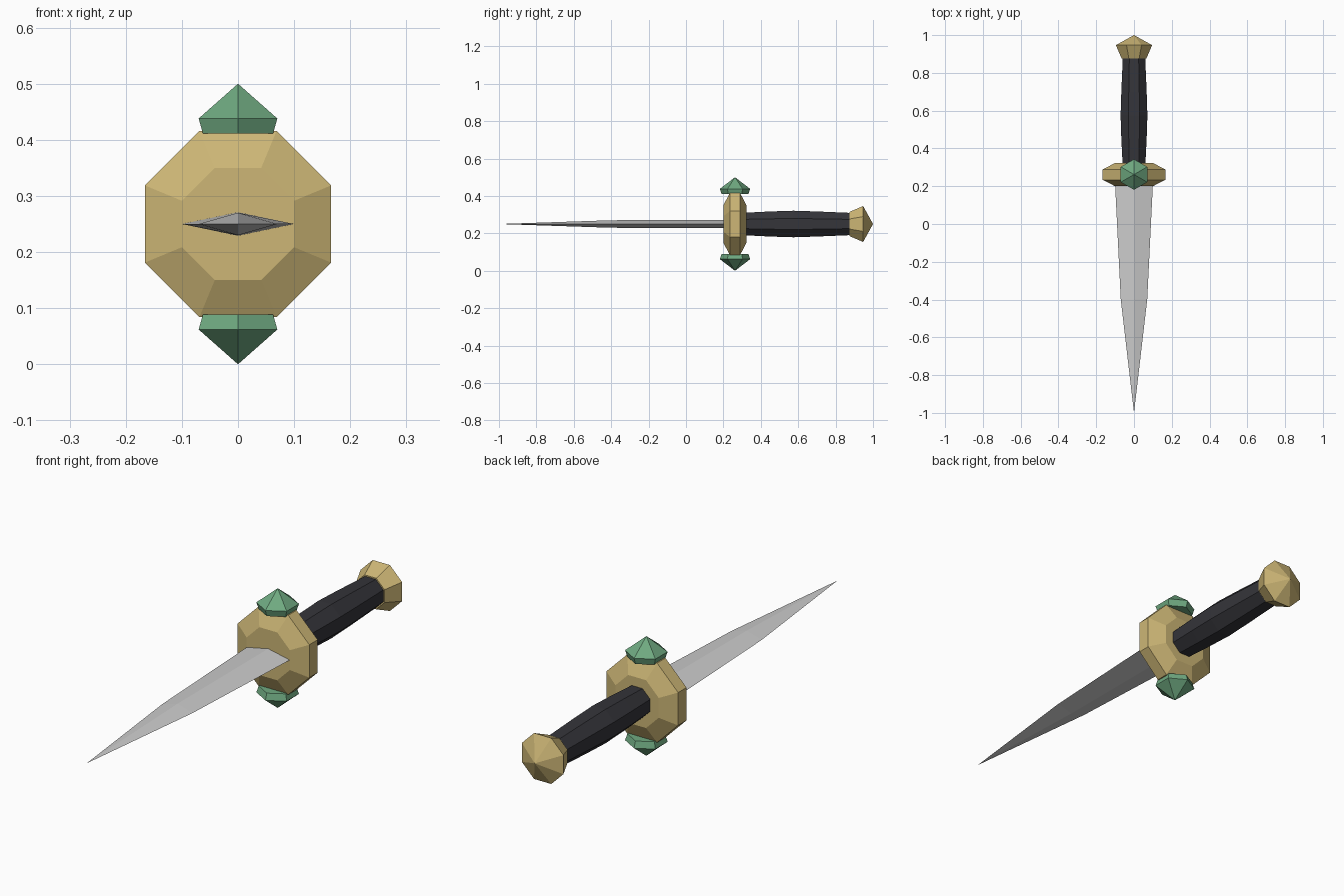
import bpy, bmesh, math
from mathutils import Vector, Matrix

if "Cube" in bpy.data.objects:
    bpy.data.objects.remove(bpy.data.objects["Cube"])


def material(name, rgb):
    m = bpy.data.materials.new(name)
    m.diffuse_color = (*rgb, 1)
    m.use_nodes = True
    m.node_tree.nodes["Principled BSDF"].inputs["Base Color"].default_value = m.diffuse_color
    return m


gold = material("gold", (0.61, 0.47, 0.18))
leather = material("dark_leather", (0.035, 0.035, 0.042))
jade = material("jade", (0.16, 0.40, 0.22))
steel = material("steel", (0.55, 0.55, 0.58))

ALONG_Y = Matrix.Rotation(-math.pi / 2, 3, 'X')   # local z -> world y
UP = Matrix.Identity(3)
DOWN = Matrix.Rotation(math.pi, 3, 'X')


def loft(name, sides, rings, mat, axis, origin, phase=0.0):
    """Flat-faced solid from rings of (position, radius_a, radius_b); zero radius is a point."""
    bm = bmesh.new()
    loops = []
    for pos, ra, rb in rings:
        count = sides if ra > 0 else 1
        loop = []
        for i in range(count):
            a = phase + 2 * math.pi * i / sides
            p = Vector((ra * math.cos(a), rb * math.sin(a), pos))
            loop.append(bm.verts.new(axis @ p + Vector(origin)))
        loops.append(loop)
    for lo, hi in zip(loops, loops[1:]):
        for i in range(sides):
            j = (i + 1) % sides
            ids = [lo[i % len(lo)], lo[j % len(lo)], hi[j % len(hi)], hi[i % len(hi)]]
            bm.faces.new(list(dict.fromkeys(ids)))
    for cap in (loops[0], loops[-1]):
        if len(cap) > 1:
            bm.faces.new(cap)
    bmesh.ops.recalc_face_normals(bm, faces=bm.faces)
    mesh = bpy.data.meshes.new(name)
    bm.to_mesh(mesh)
    bm.free()
    mesh.materials.append(mat)
    ob = bpy.data.objects.new(name, mesh)
    bpy.context.collection.objects.link(ob)
    return ob


def octagon(name, profile, mat):
    """Octagonal turned part along y, sized by its flat-to-centre distance."""
    k = 1 / math.cos(math.pi / 8)
    rings = [(y, r * k, r * k) for y, r in profile]
    return loft(name, 8, rings, mat, ALONG_Y, (0, 0, 0.25), math.pi / 8)


# Diamond-section blade
loft("blade", 4, [(-1.0, 0, 0), (-0.4, 0.07, 0.02), (0.21, 0.10, 0.021)],
     steel, ALONG_Y, (0, 0, 0.25))

# Bevelled guard, swelling grip and pointed pommel
octagon("guard", [(0.20, 0.10), (0.234, 0.166), (0.289, 0.166), (0.323, 0.10)], gold)
octagon("grip", [(0.31, 0.06), (0.45, 0.067), (0.575, 0.071), (0.70, 0.067), (0.89, 0.059)], leather)
octagon("pommel", [(0.875, 0.065), (0.947, 0.096), (1.0, 0)], gold)

# Hexagonal gems above and below the guard
for name, axis in (("upper_gem", UP), ("lower_gem", DOWN)):
    loft(name, 6, [(0.161, 0.072, 0.072), (0.188, 0.081, 0.081), (0.25, 0, 0)],
         jade, axis, (0, 0.262, 0.25), math.pi / 6)
